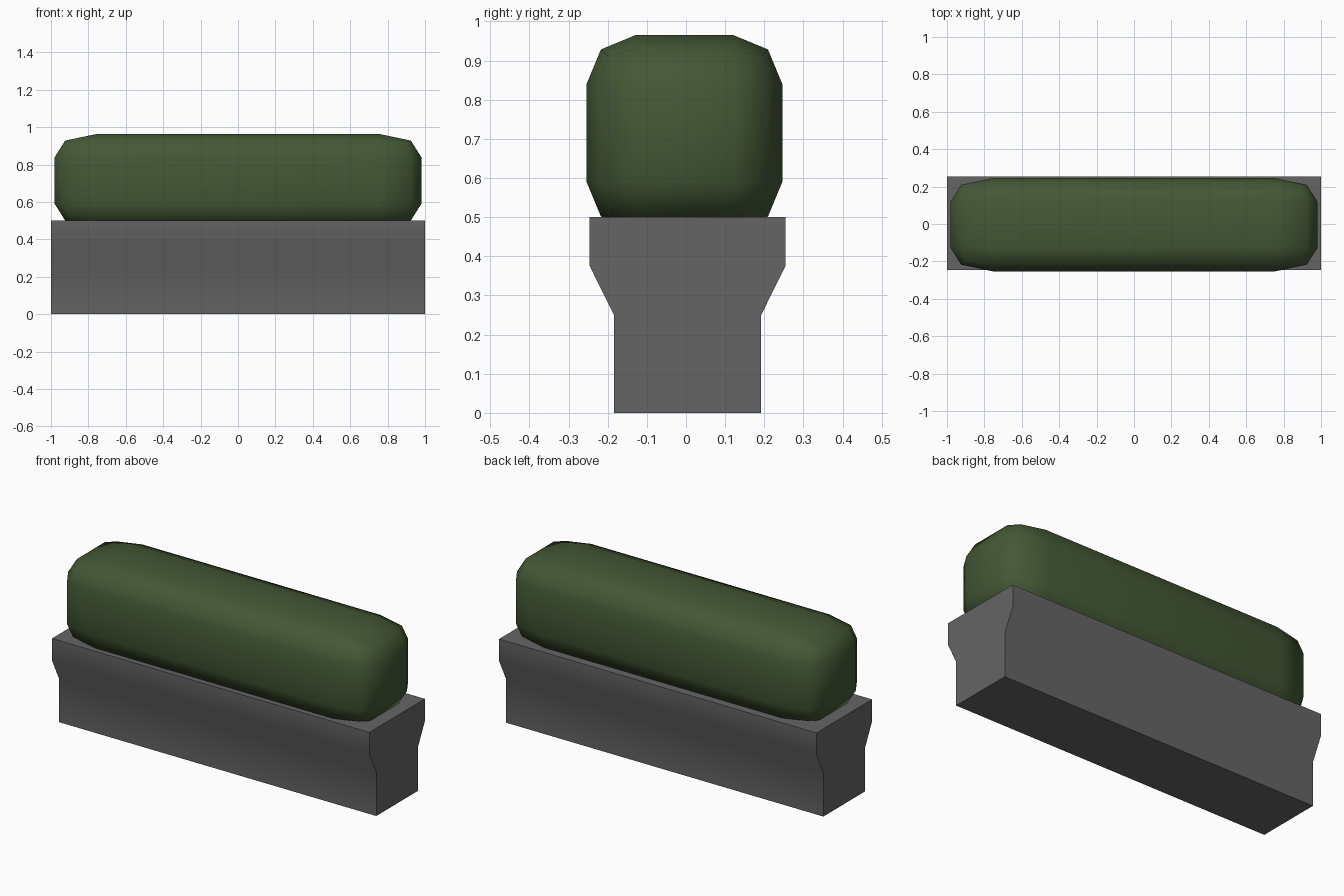
import bpy, bmesh

if "Cube" in bpy.data.objects:
    bpy.data.objects.remove(bpy.data.objects["Cube"])


def material(name, rgb):
    m = bpy.data.materials.new(name)
    m.diffuse_color = (*rgb, 1)
    m.use_nodes = True
    m.node_tree.nodes["Principled BSDF"].inputs["Base Color"].default_value = m.diffuse_color
    return m


def add_object(name, bm, mat):
    bmesh.ops.recalc_face_normals(bm, faces=bm.faces[:])
    mesh = bpy.data.meshes.new(name)
    bm.to_mesh(mesh)
    bm.free()
    mesh.materials.append(mat)
    ob = bpy.data.objects.new(name, mesh)
    bpy.context.collection.objects.link(ob)
    return ob


grey = material("concrete grey", (0.13, 0.13, 0.13))
green = material("hedge green", (0.058, 0.098, 0.036))

# Planter: stepped profile extruded along x
half = [(0.188, 0.0), (0.188, 0.25), (0.25, 0.375), (0.25, 0.5)]
profile = half + [(-y, z) for y, z in reversed(half)]
bm = bmesh.new()
face = bm.faces.new([bm.verts.new((-1, y + 0.004, z)) for y, z in profile])
ext = bmesh.ops.extrude_face_region(bm, geom=[face])["geom"]
bmesh.ops.translate(bm, vec=(2, 0, 0),
                    verts=[g for g in ext if isinstance(g, bmesh.types.BMVert)])
planter = add_object("planter", bm, grey)
bpy.context.view_layer.objects.active = planter
planter.select_set(True)
bpy.ops.object.shade_smooth_by_angle()

# Hedge: two-step rounded box, stretched in the middle, its bottom sunk in the planter
bm = bmesh.new()
bmesh.ops.create_cube(bm, size=2)
bmesh.ops.bevel(bm, geom=bm.edges[:], offset=0.5, offset_type='OFFSET',
                segments=2, profile=0.5, affect='EDGES')
for v in bm.verts:
    t = max(0.0, min(1.0, (abs(v.co.x) - 0.5) * 2))
    x = 0.75 + 0.23 * t ** 0.8
    v.co = (x if v.co.x > 0 else -x, v.co.y * 0.25 - 0.004, 0.715 + v.co.z * 0.25)
for f in bm.faces:
    f.smooth = True
add_object("hedge", bm, green)
